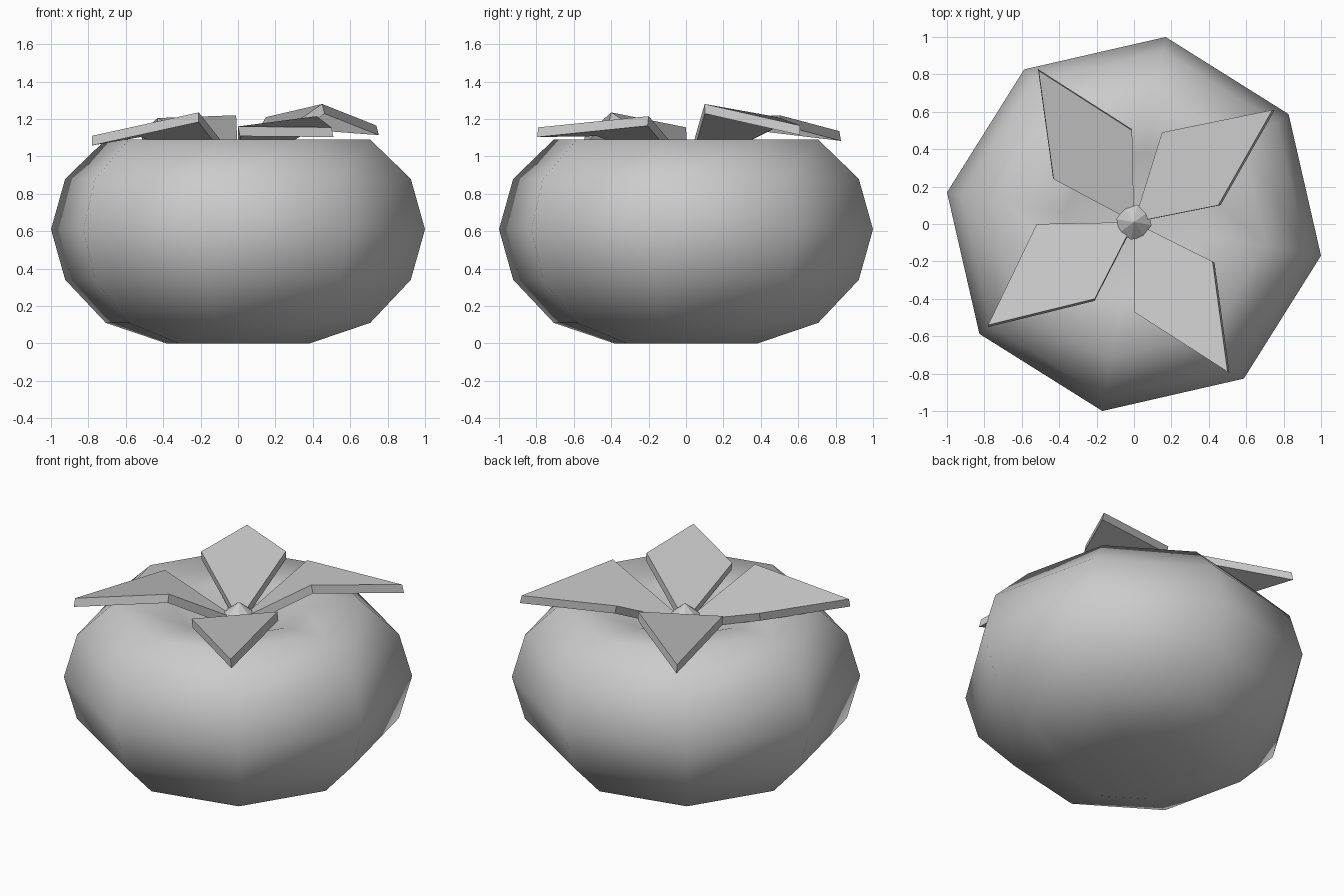
import bpy, bmesh, math
from mathutils import Vector

if "Cube" in bpy.data.objects:
    bpy.data.objects.remove(bpy.data.objects["Cube"])


def lathe(name, profile, sides, turn, smooth, centre=(0, 0)):
    """Revolve (radius, z) points bottom to top; radius 0 closes to a pole."""
    bm = bmesh.new()
    rings = []
    for r, z in profile:
        n = sides if r > 0 else 1
        rings.append([bm.verts.new((centre[0] + r * math.cos(turn + i * math.tau / sides),
                                    centre[1] + r * math.sin(turn + i * math.tau / sides), z))
                      for i in range(n)])
    for lo, hi in zip(rings, rings[1:]):
        for i in range(sides):
            j = (i + 1) % sides
            corners = [lo[i % len(lo)], lo[j % len(lo)], hi[j % len(hi)], hi[i % len(hi)]]
            bm.faces.new(list(dict.fromkeys(corners)))
    bmesh.ops.recalc_face_normals(bm, faces=bm.faces[:])
    for f in bm.faces:
        f.smooth = smooth
    return add_object(name, bm)


def add_object(name, bm):
    mesh = bpy.data.meshes.new(name)
    bm.to_mesh(mesh)
    bm.free()
    ob = bpy.data.objects.new(name, mesh)
    bpy.context.collection.objects.link(ob)
    return ob


def leaf(name, right, tip, left):
    """Thick kite-shaped leaf folding across its widest line."""
    bm = bmesh.new()
    base = (0, 0.01, 0.97)
    top = [Vector(p) for p in (right, tip, left, base)]
    normal = (top[2] - top[0]).cross(top[3] - top[1]).normalized()
    if normal.z < 0:
        normal.negate()
    upper = [bm.verts.new(p) for p in top]
    lower = [bm.verts.new(p - normal * 0.053) for p in top]
    bm.faces.new(upper)
    # start the underside at a widest corner so it folds the same way
    bm.faces.new([lower[0], lower[3], lower[2], lower[1]])
    for i in range(4):
        j = (i + 1) % 4
        bm.faces.new([upper[j], upper[i], lower[i], lower[j]])
    return add_object(name, bm)


# Squat eight-sided fruit with a dimple on top
lathe("fruit_body",
      [(0, 0.03), (0.388, 0), (0.717, 0.11), (0.937, 0.34), (1.014, 0.61),
       (0.937, 0.88), (0.717, 1.09), (0.388, 1.05), (0, 0.90)],
      8, math.radians(-9.6), True)

# Stubby pointed stem in the dimple
lathe("stem", [(0, 0.88), (0.09, 0.88), (0.095, 1.01), (0, 1.085)],
      8, math.radians(-9.6), False, (0, 0.01))

# Four drooping leaves: right corner, tip, left corner
leaf("leaf_right", (0.45, 0.10, 1.28), (0.74, 0.61, 1.165), (0.15, 0.49, 1.21))
leaf("leaf_back", (-0.01, 0.50, 1.22), (-0.51, 0.82, 1.135), (-0.43, 0.24, 1.205))
leaf("leaf_left", (-0.52, 0.00, 1.155), (-0.78, -0.54, 1.11), (-0.21, -0.40, 1.235))
leaf("leaf_front", (0.00, -0.47, 1.16), (0.50, -0.79, 1.155), (0.42, -0.20, 1.215))
